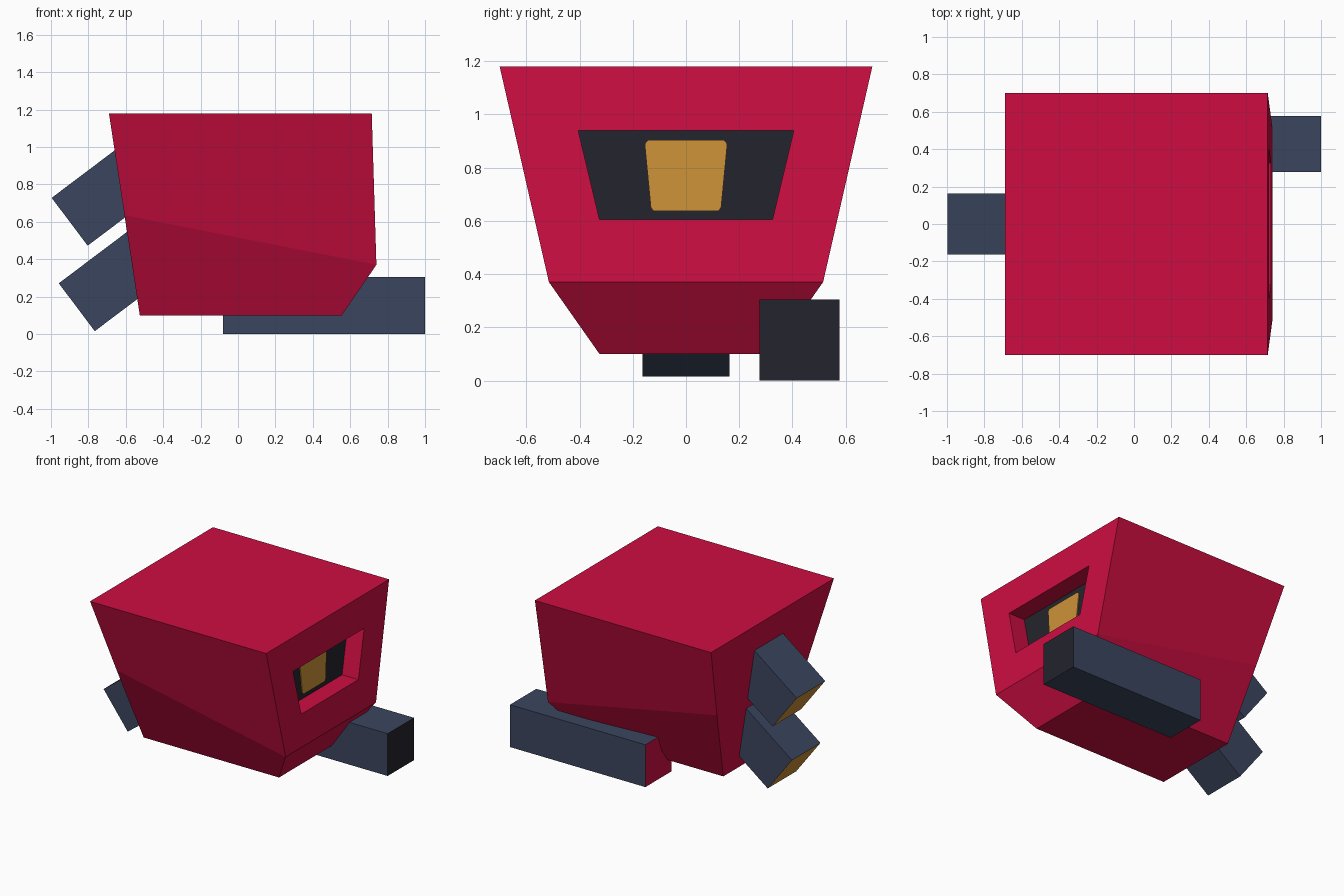
import bpy, bmesh, math
from mathutils import Vector, Matrix

if "Cube" in bpy.data.objects:
    bpy.data.objects.remove(bpy.data.objects["Cube"])


def material(name, rgb):
    m = bpy.data.materials.new(name)
    m.diffuse_color = (*rgb, 1)
    m.use_nodes = True
    m.node_tree.nodes["Principled BSDF"].inputs["Base Color"].default_value = m.diffuse_color
    return m


RED = material("red", (0.61, 0.0043, 0.053))
NAVY = material("navy", (0.044, 0.060, 0.113))
DARK = material("near black", (0.017, 0.0175, 0.026))
AMBER = material("amber", (0.61, 0.287, 0.041))


def finish(name, bm, mats):
    bmesh.ops.recalc_face_normals(bm, faces=bm.faces)
    mesh = bpy.data.meshes.new(name)
    bm.to_mesh(mesh)
    bm.free()
    for m in mats:
        mesh.materials.append(m)
    ob = bpy.data.objects.new(name, mesh)
    bpy.context.collection.objects.link(ob)
    return ob


def bridge(bm, a, b, skip=()):
    n = len(a)
    for i in range(n):
        if i not in skip:
            j = (i + 1) % n
            bm.faces.new((a[i], a[j], b[j], b[i]))


def front_x(z):
    # slightly leaning front plate
    return 0.715 + (1.18 - z) * 0.025 / 0.81


# Body: three rings (back point, front point, half width), tapered downwards
bm = bmesh.new()
rings = []
for (bx, bz), (fx, fz), w in [((-0.69, 1.18), (0.715, 1.18), 0.70),
                              ((-0.607, 0.635), (0.74, 0.37), 0.515),
                              ((-0.525, 0.10), (0.555, 0.10), 0.325)]:
    rings.append([bm.verts.new(p) for p in
                  ((fx, -w, fz), (fx, w, fz), (bx, w, bz), (bx, -w, bz))])
bridge(bm, rings[0], rings[1], skip=(0,))
bridge(bm, rings[1], rings[2])
bm.faces.new(rings[0])
bm.faces.new(rings[2])

# Recessed window in the front plate
DEPTH = 0.13
outline = [(-0.405, 0.94), (0.405, 0.94), (0.325, 0.605), (-0.325, 0.605)]
outer = [rings[0][0], rings[0][1], rings[1][1], rings[1][0]]
opening = [bm.verts.new((front_x(z), y, z)) for y, z in outline]
inner = [bm.verts.new((front_x(z) - DEPTH, y, z)) for y, z in outline]
bridge(bm, outer, opening)
bridge(bm, opening, inner)
bm.faces.new(inner).material_index = 1
finish("body", bm, [RED, DARK])

# Amber eye plate with clipped corners on the recess floor
bm = bmesh.new()
half = [(0.143, 0.903), (0.155, 0.889), (0.132, 0.65), (0.122, 0.637)]
shape = half + [(-y, z) for y, z in reversed(half)]
layers = [[bm.verts.new((front_x(z) - DEPTH + d, y, z)) for y, z in shape]
          for d in (0.0, 0.006)]
bridge(bm, *layers)
for layer in layers:
    bm.faces.new(layer)
finish("eye", bm, [AMBER])


def box(name, size, matrix, mats, front=0, back=0):
    # box whose local +x and -x ends can have their own colours
    bm = bmesh.new()
    bmesh.ops.create_cube(bm, size=1, matrix=Matrix.Diagonal((*size, 1)))
    bm.normal_update()
    for f in bm.faces:
        if f.normal.x > 0.9:
            f.material_index = front
        elif f.normal.x < -0.9:
            f.material_index = back
    bm.transform(matrix)
    return finish(name, bm, mats)


# Side cannon: dark muzzle, red rear end
box("cannon", (1.08, 0.30, 0.305), Matrix.Translation((0.46, 0.427, 0.1525)),
    [NAVY, DARK, RED], front=1, back=2)

# Two tilted rear thrusters with amber nozzles
LENGTH = 0.5
tilt = Matrix.Rotation(-math.radians(37), 4, 'Y')
for name, x, z in (("upper_thruster", -0.90, 0.60), ("lower_thruster", -0.862, 0.143)):
    centre = Vector((x, 0, z)) + tilt @ Vector((LENGTH / 2, 0, 0))
    box(name, (LENGTH, 0.325, 0.32), Matrix.Translation(centre) @ tilt,
        [NAVY, AMBER], back=1)
